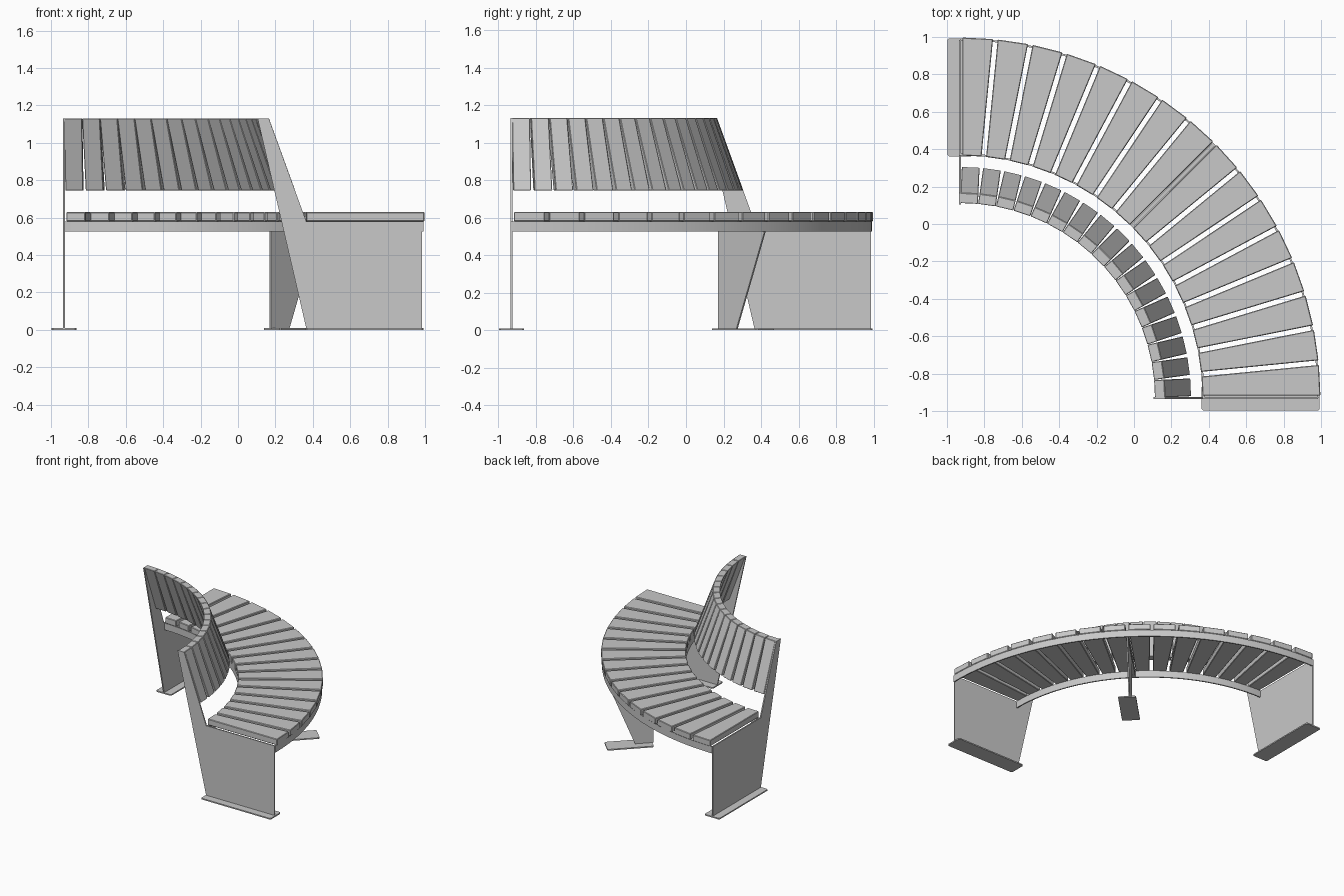
import bpy, bmesh, math

cube = bpy.data.objects.get("Cube")
if cube:
    bpy.data.objects.remove(cube)

CENTRE = -0.93          # x and y of the arc centre
QUARTER = math.pi / 2
SEAT_COUNT, BACK_COUNT = 16, 17
SEAT_IN, SEAT_OUT = 1.295, 1.925
SEAT_LOW, SEAT_TOP, RIM_LOW = 0.58, 0.63, 0.525

grey = bpy.data.materials.new("light_grey")
grey.use_nodes = True
colour = (0.58, 0.58, 0.58, 1)
grey.diffuse_color = colour
grey.node_tree.nodes["Principled BSDF"].inputs["Base Color"].default_value = colour


def place(r, side, z, angle):
    """Radius, sideways offset and height to world coordinates."""
    c, s = math.cos(angle), math.sin(angle)
    return (CENTRE + r * c - side * s, CENTRE + r * s + side * c, z)


def finish(name, bm, bevel=0):
    bmesh.ops.recalc_face_normals(bm, faces=bm.faces)
    mesh = bpy.data.meshes.new(name)
    bm.to_mesh(mesh)
    bm.free()
    mesh.materials.append(grey)
    obj = bpy.data.objects.new(name, mesh)
    bpy.context.collection.objects.link(obj)
    if bevel:
        mod = obj.modifiers.new("soft_edges", 'BEVEL')
        mod.width = bevel
        mod.segments = 1
    return obj


def radial_part(name, profile, angle, half_width, bevel=0):
    """Extrude a radius/height profile sideways; half_width depends on radius."""
    bm = bmesh.new()
    sides = [[bm.verts.new(place(r, sign * half_width(r), z, angle)) for r, z in profile]
             for sign in (-1, 1)]
    for ring in sides:
        bm.faces.new(ring)
    n = len(profile)
    for i in range(n):
        j = (i + 1) % n
        bm.faces.new((sides[0][i], sides[0][j], sides[1][j], sides[1][i]))
    return finish(name, bm, bevel)


def box_profile(r0, r1, z0, z1):
    return [(r0, z0), (r1, z0), (r1, z1), (r0, z1)]


def curved_band(name, r0, r1, z0, z1, steps=64):
    """Sweep a rectangle around the quarter circle."""
    bm = bmesh.new()
    rings = [[bm.verts.new(place(r, 0, z, QUARTER * k / steps))
              for r, z in box_profile(r0, r1, z0, z1)] for k in range(steps + 1)]
    for a, b in zip(rings, rings[1:]):
        for i in range(4):
            j = (i + 1) % 4
            bm.faces.new((a[i], a[j], b[j], b[i]))
    bm.faces.new(rings[0])
    bm.faces.new(rings[-1])
    obj = finish(name, bm)
    bpy.ops.object.select_all(action='DESELECT')
    bpy.context.view_layer.objects.active = obj
    obj.select_set(True)
    bpy.ops.object.shade_smooth_by_angle()


# Tapered seat slats
seat_step = QUARTER / SEAT_COUNT
for i in range(SEAT_COUNT):
    radial_part(f"seat_slat_{i + 1}", box_profile(SEAT_IN, SEAT_OUT, SEAT_LOW, SEAT_TOP),
                seat_step * (i + 0.5),
                lambda r: r * math.tan(seat_step / 2) - 0.0125, 0.004)

# Leaning backrest slats
back_profile = [(1.18, 0.745), (1.235, 0.745), (1.095, 1.13), (1.04, 1.13)]
for i in range(BACK_COUNT):
    radial_part(f"back_slat_{i + 1}", back_profile, QUARTER * (i + 0.5) / BACK_COUNT,
                lambda r: 0.0475, 0.003)

# Curved rims under the seat
curved_band("inner_rim", SEAT_IN + 0.002, SEAT_IN + 0.012, RIM_LOW, SEAT_LOW)
curved_band("outer_rim", SEAT_OUT - 0.014, SEAT_OUT - 0.004, RIM_LOW, SEAT_LOW)

# End panels carry both seat and backrest
panel = [(1.295, 0.008), (1.915, 0.008), (1.915, SEAT_LOW), (1.295, SEAT_LOW),
         (1.095, 1.13), (1.035, 1.13)]
for name, angle in (("left", 0), ("right", QUARTER)):
    radial_part(f"{name}_end_panel", panel, angle, lambda r: 0.005)

# Middle leg with its cross beam
middle = QUARTER / 2
radial_part("middle_leg", [(1.56, 0.008), (1.7, 0.008), (1.911, RIM_LOW), (1.56, RIM_LOW)],
            middle, lambda r: 0.005)
radial_part("middle_beam", box_profile(1.306, 1.912, RIM_LOW, SEAT_LOW),
            middle, lambda r: 0.011)

# Foot plates with clipped corners
for name, angle, r0, r1 in (("left_foot", 0, 1.292, 1.923), ("middle_foot", middle, 1.57, 1.92),
                            ("right_foot", QUARTER, 1.292, 1.923)):
    bm = bmesh.new()
    clip = 0.008
    outline = []
    for r, dr, s, ds in ((r0, 1, -1, 1), (r1, -1, -1, 1), (r1, -1, 1, -1), (r0, 1, 1, -1)):
        side = s * 0.0675
        pair = [(r, side + ds * clip), (r + dr * clip, side)]
        outline += pair if dr == -s else pair[::-1]
    bottom = bm.faces.new([bm.verts.new(place(r, s, 0, angle)) for r, s in outline])
    grown = bmesh.ops.extrude_face_region(bm, geom=[bottom], use_keep_orig=True)
    top = [v for v in grown["geom"] if isinstance(v, bmesh.types.BMVert)]
    bmesh.ops.translate(bm, verts=top, vec=(0, 0, 0.01))
    finish(name, bm)
